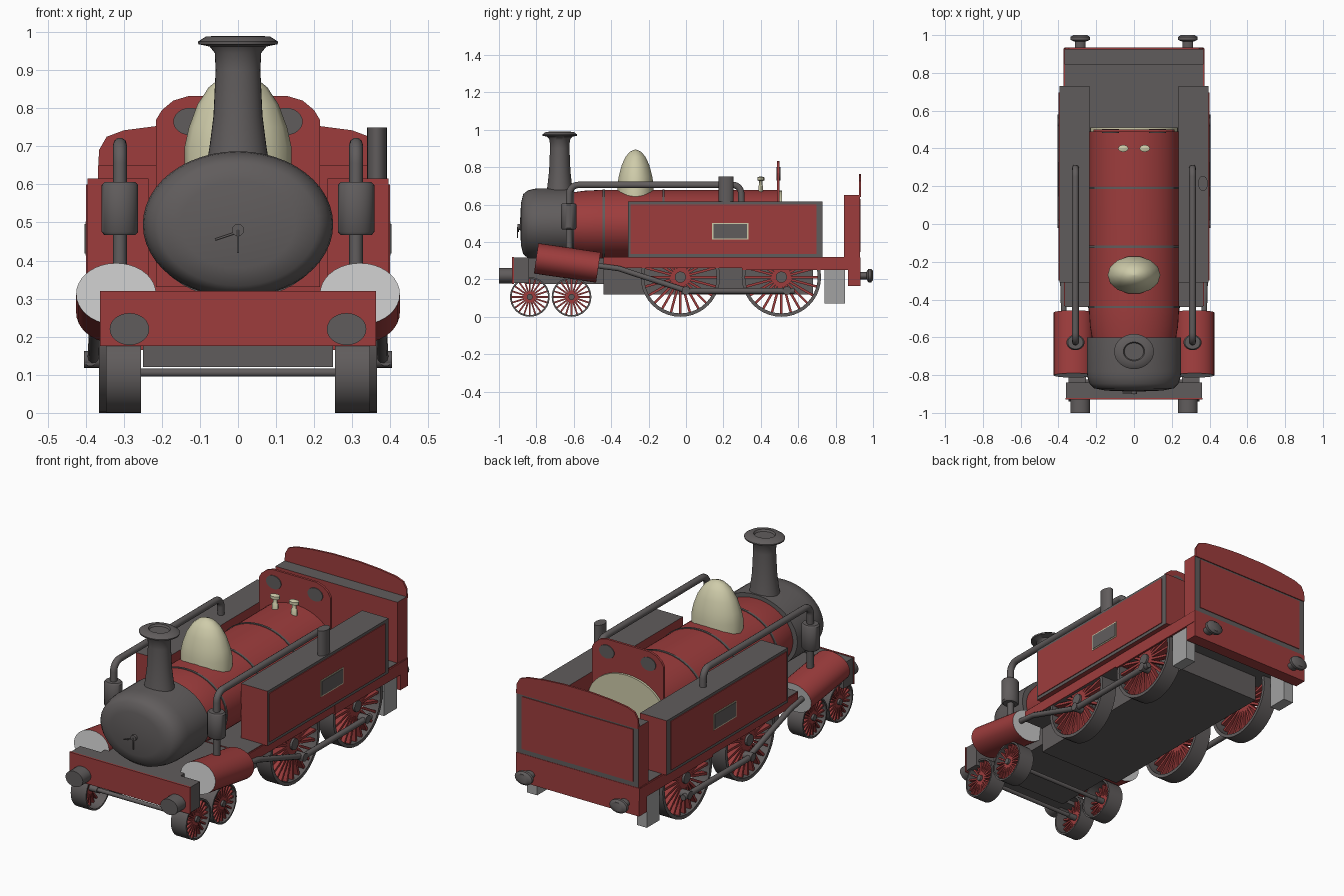
import bpy, bmesh, math
from mathutils import Matrix

if "Cube" in bpy.data.objects:
    bpy.data.objects.remove(bpy.data.objects["Cube"])


def mat(name, *rgb):
    m = bpy.data.materials.new(name)
    m.diffuse_color = (*rgb, 1)
    m.use_nodes = True
    m.node_tree.nodes["Principled BSDF"].inputs["Base Color"].default_value = m.diffuse_color
    return m


RED = mat("crimson", .34, .046, .046)
GREY = mat("dark_grey", .118, .108, .108)
CREAM = mat("cream", .62, .60, .40)
LIGHT = mat("light_grey", .58, .58, .58)
MID = mat("mid_grey", .36, .36, .36)


def finish(name, bm, mats, smooth=False, loc=(0, 0, 0)):
    bmesh.ops.recalc_face_normals(bm, faces=bm.faces)
    me = bpy.data.meshes.new(name)
    bm.to_mesh(me)
    bm.free()
    for m in mats:
        me.materials.append(m)
    ob = bpy.data.objects.new(name, me)
    ob.location = loc
    bpy.context.collection.objects.link(ob)
    if smooth:
        shade(ob)
    return ob


def shade(ob):
    bpy.ops.object.select_all(action='DESELECT')
    ob.select_set(True)
    bpy.context.view_layer.objects.active = ob
    bpy.ops.object.shade_smooth_by_angle(angle=math.radians(40))


def add_box(bm, x0, x1, y0, y1, z0, z1, m=Matrix()):
    c = Matrix.Translation(((x0+x1)/2, (y0+y1)/2, (z0+z1)/2))
    s = Matrix.Diagonal((abs(x1-x0), y1-y0, z1-z0, 1))
    bmesh.ops.create_cube(bm, size=1, matrix=m @ c @ s)


def box(name, x0, x1, y0, y1, z0, z1, m, m2=None, rule=None):
    """Box; faces whose normal satisfies the rule take the second colour."""
    bm = bmesh.new()
    add_box(bm, x0, x1, y0, y1, z0, z1)
    ob = finish(name, bm, [m, m2] if m2 else [m])
    if rule:
        for p in ob.data.polygons:
            p.material_index = int(rule(p.normal))
    return ob


def lathe(name, prof, loc, axis, m, scale=(1, 1), seg=32, closed=False, cap=None):
    """Turn a (radius, height) profile round an axis, with stretched section."""
    bm = bmesh.new()
    rings = []
    for r, h in prof:
        ring = []
        for i in range(seg):
            a = 2 * math.pi * i / seg
            u, v = r * scale[0] * math.cos(a), r * scale[1] * math.sin(a)
            ring.append(bm.verts.new({'x': (h, u, v), 'y': (u, h, v), 'z': (u, v, h)}[axis]))
        rings.append(ring)
    pairs = list(zip(rings, rings[1:])) + ([(rings[-1], rings[0])] if closed else [])
    for a, b in pairs:
        for i in range(seg):
            j = (i + 1) % seg
            bm.faces.new((a[i], a[j], b[j], b[i]))
    if not closed:
        for ring in (rings[0], rings[-1]):
            bm.faces.new(ring).material_index = 1 if cap else 0
    return finish(name, bm, [m, cap] if cap else [m], True, loc)


def tube(name, pts, r, m):
    cu = bpy.data.curves.new(name, 'CURVE')
    cu.dimensions = '3D'
    cu.bevel_depth, cu.bevel_resolution, cu.use_fill_caps = r, 3, True
    sp = cu.splines.new('POLY')
    sp.points.add(len(pts) - 1)
    for p, q in zip(sp.points, pts):
        p.co = (*q, 1)
    cu.materials.append(m)
    ob = bpy.data.objects.new(name, cu)
    bpy.context.collection.objects.link(ob)
    bpy.ops.object.select_all(action='DESELECT')
    ob.select_set(True)
    bpy.context.view_layer.objects.active = ob
    bpy.ops.object.convert(target='MESH')
    shade(bpy.context.view_layer.objects.active)


def plate(name, half, y0, y1, m):
    """Symmetric upright plate from its right-hand (x, z) outline."""
    pts = half + [(-x, z) for x, z in reversed(half)]
    bm = bmesh.new()
    a = [bm.verts.new((x, y0, z)) for x, z in pts]
    b = [bm.verts.new((x, y1, z)) for x, z in pts]
    bm.faces.new(a)
    bm.faces.new(b)
    for i in range(len(pts)):
        j = (i + 1) % len(pts)
        bm.faces.new((a[i], a[j], b[j], b[i]))
    return finish(name, bm, [m])


def wheel(name, x0, x1, y, r, wall, n, hub, sw):
    lo, hi = min(x0, x1), max(x0, x1)
    lathe(name + "_tyre", [(r, lo), (r, hi), (r - wall, hi), (r - wall, lo)],
          (0, y, r), 'x', GREY, seg=40, closed=True)
    lathe(name + "_hub", [(hub, lo), (hub, hi)], (0, y, r), 'x', GREY, seg=16)
    bm = bmesh.new()
    s = 1 if x1 > 0 else -1
    xa, xb = sorted((s * (max(abs(lo), abs(hi)) - .045), s * (max(abs(lo), abs(hi)) - .012)))
    for i in range(n):
        rot = Matrix.Translation((0, y, r)) @ Matrix.Rotation(2 * math.pi * i / n, 4, 'X')
        add_box(bm, xa, xb, -sw / 2, sw / 2, hub * .8, r - wall * .6, rot)
    finish(name + "_spokes", bm, [RED])


# Frame, footplate and beams
box("main_frame", -.25, .25, -.44, .68, .12, .30, GREY)
box("front_platform", -.24, .24, -.86, -.44, .175, .315, GREY)
box("front_beam_back", -.36, .36, -.922, -.84, .18, .318, GREY)
box("front_beam", -.363, .363, -.93, -.92, .175, .32, RED)
box("footplate", -.365, .365, -.44, .93, .26, .32, RED, GREY, lambda n: abs(n.z) > .5)
box("rear_beam", -.37, .37, .865, .932, .165, .318, RED)

# Boiler, smokebox and fittings
lathe("boiler", [(.93, -.61), (.98, -.54), (1, -.46), (1, .49)], (0, 0, .49), 'y',
      RED, (.238, .188), 48)
lathe("smokebox", [(1, -.6), (1, -.78), (.985, -.81), (.94, -.845), (.84, -.87), (.6, -.882), (.1, -.887)],
      (0, 0, .495), 'y', GREY, (.25, .192), 48)
for y in (-.44, -.12, .19):
    lathe("boiler_band", [(.99, y - .006), (1.02, y - .006), (1.02, y + .006), (.99, y + .006)],
          (0, 0, .49), 'y', GREY, (.238, .188), 48, True)
lathe("door_boss", [(.016, -.9), (.016, -.88)], (0, 0, .48), 'y', GREY, seg=12)
tube("door_handle_down", [(0, -.9, .48), (0, -.9, .42)], .003, GREY)
tube("door_handle_side", [(0, -.895, .475), (-.06, -.895, .455)], .003, GREY)
lathe("chimney", [(.075, .64), (.066, .70), (.057, .78), (.052, .90), (.054, .945), (.066, .962),
                  (.092, .968), (.093, .975), (.075, .988), (.05, .99), (.045, .98)],
      (0, -.675, 0), 'z', GREY, (1.13, 1), 32)
lathe("steam_dome", [(.10, .60), (.10, .70), (.092, .75), (.076, .81), (.055, .855), (.03, .883), (.004, .894)],
      (0, -.27, 0), 'z', CREAM, (1.4, 1), 14)
for x in (-.057, .057):
    lathe("whistle", [(.014, .66), (.014, .70), (.01, .705), (.01, .725), (.022, .73), (.022, .745), (.008, .75)],
          (x, .4, 0), 'z', CREAM, (1.25, .85), 12)
lathe("backhead", [(1, .49), (1, .512)], (0, 0, .49), 'y', CREAM, (.233, .184), 40)

# Cab front plate with round windows
plate("cab_front", [(.215, .33), (.215, .77), (.20, .795), (.17, .82), (.13, .832)], .487, .5, RED)
for x in (-.125, .125):
    lathe("cab_window", [(1, .483), (1, .504)], (x, 0, .765), 'y', GREY, (.045, .036), 24)

# Rear bunker with framed back panel and curved upper plate
box("bunker", -.367, .367, .845, .93, .318, .65, RED, GREY, lambda n: n.z > .5 or n.y > .5)
box("bunker_panel", -.335, .335, .929, .934, .345, .63, RED)
plate("bunker_upper_plate", [(.367, .64), (.365, .69), (.345, .725), (.30, .742), (.2, .755), (.08, .763)],
      .924, .935, RED)

# Vent on the right-hand tank only
lathe("tank_vent", [(1, .60), (1, .75)], (.365, .215, 0), 'z', GREY, (.026, .04), 20)

for s in (-1, 1):
    # Side tank with framed panel and name plate
    def side(name, a, b, *rest):
        return box(name, *sorted((s * a, s * b)), *rest)
    side("side_tank", .235, .395, -.31, .73, .318, .615, RED, GREY,
         lambda n: n.z > .5 or n.x * s > .5)
    side("tank_panel", .394, .399, -.298, .697, .335, .60, RED)
    side("tank_plate_border", .398, .401, .14, .333, .413, .502, CREAM)
    side("tank_plate", .400, .403, .146, .327, .419, .496, GREY)
    side("rear_step", .30, .36, .74, .85, .07, .27, MID)
    side("side_valance_front", .362, .37, -.435, .93, .26, .315, RED)
    side("side_valance_rear", .362, .372, .3, .93, .25, .315, RED)

    # Inclined cylinder
    cyl = lathe("drive_cylinder", [(1, -.168), (1, .168)], (s * .32, -.635, .288), 'y', RED,
                (.105, .082), 36, cap=LIGHT)
    cyl.rotation_euler.x = -.145

    # Steam pipe with drum, arched over to the tank
    px = s * .31
    pts = [(px, -.625, .33), (px, -.625, .655)]
    pts += [(px, -.575 - .05 * math.cos(a), .655 + .05 * math.sin(a))
            for a in [math.pi / 2 * i / 6 for i in range(1, 7)]]
    pts += [(px, .25 + .045 * math.sin(a), .66 + .045 * math.cos(a))
            for a in [math.pi / 2 * i / 6 for i in range(7)]]
    tube("steam_pipe", pts + [(px, .297, .6)], .018, GREY)
    lathe("pipe_drum", [(.85, .467), (1, .475), (1, .598), (.85, .606)], (px, -.627, 0), 'z', GREY, (.048, .041), 24)

    # Wheels
    for y in (-.03, .51):
        wheel("driving_wheel", s * .275, s * .365, y, .212, .018, 24, .03, .013)
        lathe("crank_pin", [(.022, -.025), (.022, .025)], (s * .38, y + .03, .14), 'x', GREY, seg=16)
    for y in (-.835, -.612):
        wheel("bogie_wheel", s * .255, s * .347, y, .106, .009, 20, .016, .009)

    # Rods
    tube("coupling_rod", [(s * .388, -.02, .138), (s * .388, .58, .138)], .016, GREY)
    tube("connecting_rod", [(s * .37, -.49, .275), (s * .375, -.36, .258), (s * .38, .0, .14)], .015, GREY)

    # Buffers
    lathe("front_buffer", [(1, -1), (1, -.925)], (s * .285, 0, .22), 'y', GREY, (.052, .042), 24)
    lathe("rear_buffer", [(.55, .93), (.55, .965), (1, .975), (1, .99), (.7, 1)],
          (s * .285, 0, .22), 'y', GREY, (.052, .036), 24)

# Axles
for y, z, r in ((-.835, .106, .011), (-.612, .106, .011), (-.03, .212, .02), (.51, .212, .02)):
    lathe("axle", [(r, -.28), (r, .28)], (0, y, z), 'x', GREY, seg=16)
